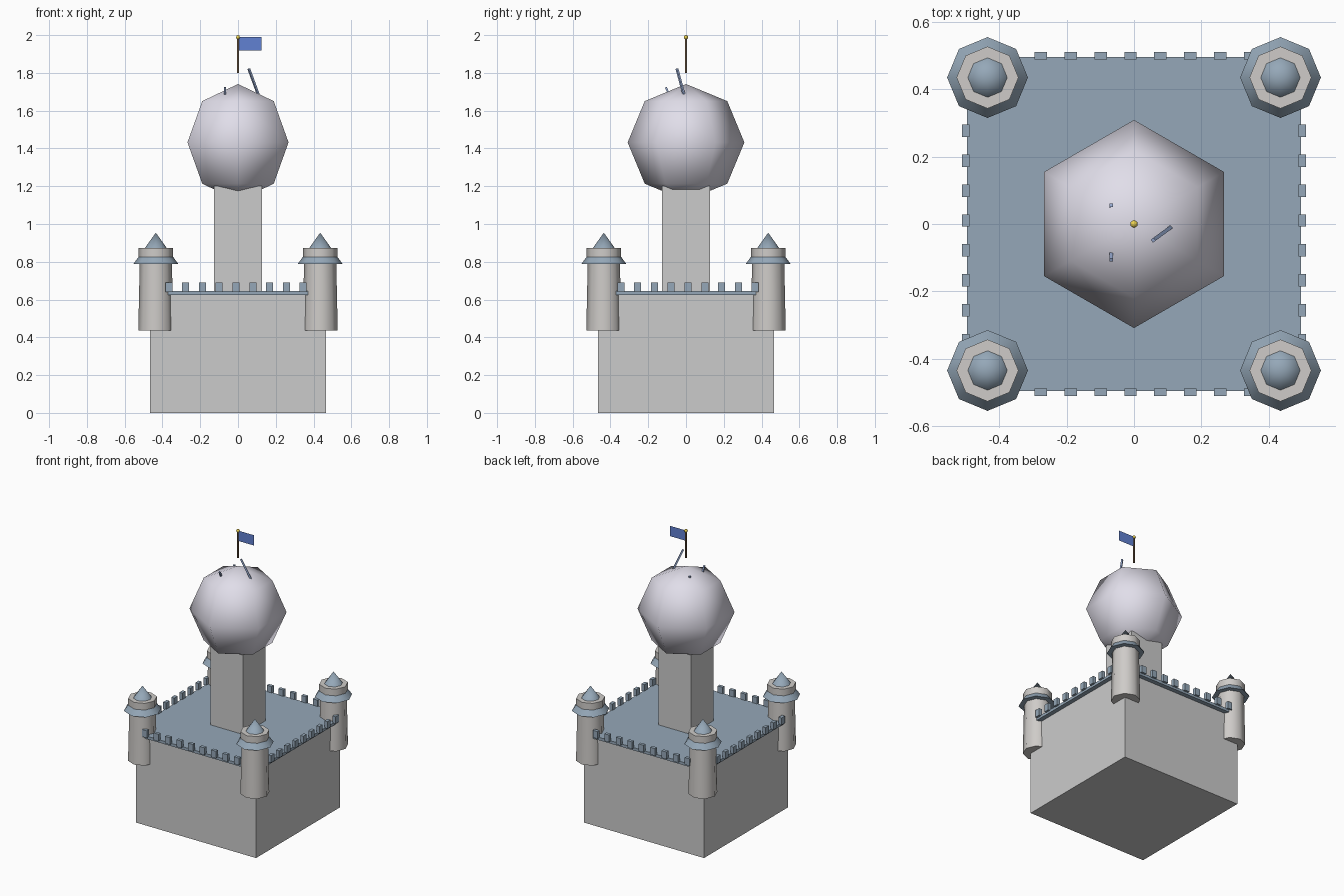
import bpy, bmesh, math
from mathutils import Vector

if "Cube" in bpy.data.objects:
    bpy.data.objects.remove(bpy.data.objects["Cube"])


def material(name, rgb):
    m = bpy.data.materials.new(name)
    m.diffuse_color = (*rgb, 1)
    m.use_nodes = True
    m.node_tree.nodes["Principled BSDF"].inputs["Base Color"].default_value = m.diffuse_color
    return m


SLATE = material("slate", (0.30, 0.39, 0.48))
PALE = material("pale_stone", (0.75, 0.73, 0.82))
ROYAL = material("royal_blue", (0.12, 0.22, 0.65))
STEEL = material("steel_blue", (0.33, 0.43, 0.68))
WOOD = material("dark_wood", (0.18, 0.11, 0.06))
GOLD = material("gold", (0.85, 0.65, 0.08))
TRIM = material("tower_stone", (0.62, 0.60, 0.58))


def finish(ob, name, mat=None, smooth=None):
    ob.name = name
    if mat:
        ob.data.materials.append(mat)
    if smooth:
        bpy.ops.object.shade_smooth_by_angle(angle=math.radians(smooth))
    return ob


def box(name, x, y, z, mat=None):
    """Box from (low, high) ranges."""
    r = (x, y, z)
    bpy.ops.mesh.primitive_cube_add(size=1, location=[(a + b) / 2 for a, b in r])
    ob = bpy.context.object
    ob.scale = [b - a for a, b in r]
    return finish(ob, name, mat)


def frustum(name, x, y, z0, z1, r0, r1, sides, mat=None, smooth=None):
    bpy.ops.mesh.primitive_cone_add(vertices=sides, radius1=r0, radius2=r1, depth=z1 - z0,
                                    location=(x, y, (z0 + z1) / 2))
    return finish(bpy.context.object, name, mat, smooth)


def stick(name, a, b, width, mat):
    a, b = Vector(a), Vector(b)
    bpy.ops.mesh.primitive_cube_add(size=1, location=(a + b) / 2)
    ob = bpy.context.object
    ob.scale = (width, width, (b - a).length)
    ob.rotation_euler = (b - a).to_track_quat('Z', 'Y').to_euler()
    return finish(ob, name, mat)


# keep, roof slab and central column
box("keep", (-0.465, 0.465), (-0.465, 0.465), (0, 0.63))
box("roof_slab", (-0.496, 0.496), (-0.496, 0.496), (0.625, 0.645), SLATE)
box("central_column", (-0.126, 0.126), (-0.126, 0.126), (0.64, 1.2))

# battlements along the four edges
for i in range(9):
    t = -0.366 + i * 0.0889
    h, zr = 0.0185, (0.64, 0.69)
    for s in (-1, 1):
        edge = sorted((s * 0.488, s * 0.511))
        box("merlon_x", (t - h, t + h), edge, zr, SLATE)
        box("merlon_y", edge, (-t - h, -t + h), zr, SLATE)

# corner towers
for sx in (-1, 1):
    for sy in (-1, 1):
        x, y = sx * 0.435, sy * 0.435
        frustum("tower_shaft", x, y, 0.437, 0.80, 0.093, 0.085, 8, TRIM, 50)
        frustum("tower_collar", x, y, 0.787, 0.828, 0.12, 0.09, 8, SLATE, 50)
        frustum("tower_top", x, y, 0.80, 0.872, 0.092, 0.092, 8, TRIM, 50)
        frustum("tower_spire", x, y, 0.87, 0.954, 0.06, 0, 8, SLATE, 50)

# faceted dome with smooth shading
bpy.ops.mesh.primitive_uv_sphere_add(segments=6, ring_count=4, radius=0.309, location=(0, 0, 1.432))
finish(bpy.context.object, "orb", PALE, 180)

# slim rods poking out of the orb
stick("long_rod", (0.113, -0.007, 1.67), (0.057, -0.048, 1.822), 0.011, STEEL)
stick("short_rod_front", (-0.068, -0.084, 1.675), (-0.068, -0.107, 1.724), 0.010, STEEL)
stick("short_rod_back", (-0.068, 0.05, 1.67), (-0.068, 0.056, 1.712), 0.010, STEEL)

# flagpole, finial and flag
frustum("flagpole", 0, 0, 1.80, 1.99, 0.006, 0.006, 6, WOOD, 65)
bpy.ops.mesh.primitive_uv_sphere_add(segments=6, ring_count=4, radius=0.012, location=(0, 0, 1.988))
finish(bpy.context.object, "finial", GOLD, 180)
bpy.ops.mesh.primitive_plane_add(size=1, location=(0.065, 0, 1.954), rotation=(math.pi / 2, 0, 0))
bpy.context.object.scale = (0.12, 0.072, 1)
finish(bpy.context.object, "flag", ROYAL)
